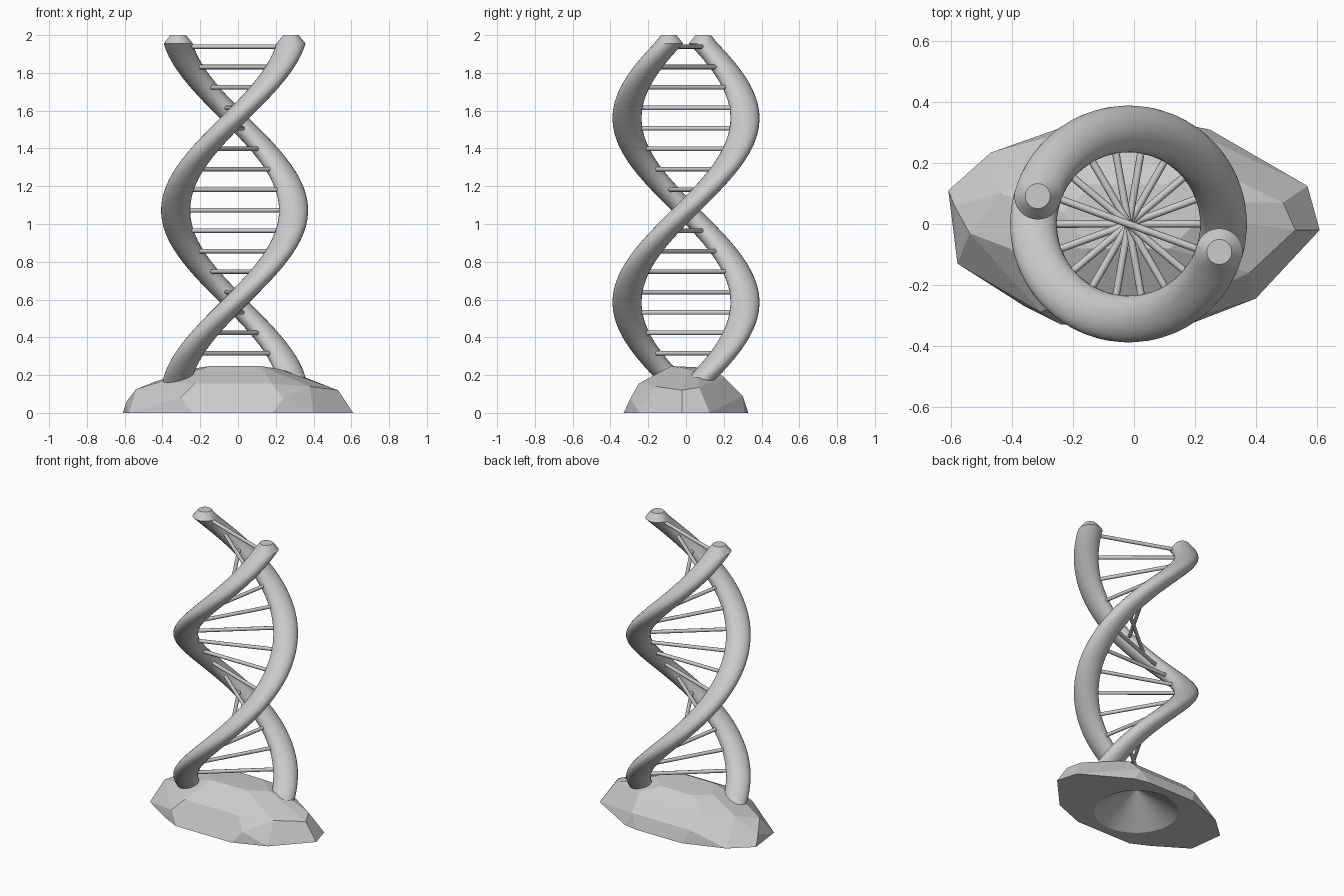
import bpy, bmesh
from math import sin, cos, radians, pi
from mathutils import Matrix, Vector

if "Cube" in bpy.data.objects:
    bpy.data.objects.remove(bpy.data.objects["Cube"])

grey = bpy.data.materials.new("plain_grey")
grey.use_nodes = True
grey.diffuse_color = (0.6, 0.6, 0.6, 1)
grey.node_tree.nodes["Principled BSDF"].inputs["Base Color"].default_value = (0.6, 0.6, 0.6, 1)

AXIS_X = -0.018       # helix axis
RADIUS = 0.312        # axis to strand centre
TUBE = 0.077          # strand radius
HALF_TURN = 0.975     # rise per half turn
CROSSING = 1.56       # height where the first strand faces the front
RING_TOP = 1.955


def helix_point(z, turn=0.0):
    a = -pi / 2 + (z - CROSSING) / HALF_TURN * pi + turn
    return Vector((AXIS_X + RADIUS * cos(a), RADIUS * sin(a), z))


def make_object(name, bm, smooth=False):
    bmesh.ops.recalc_face_normals(bm, faces=bm.faces)
    mesh = bpy.data.meshes.new(name)
    bm.to_mesh(mesh)
    bm.free()
    mesh.materials.append(grey)
    obj = bpy.data.objects.new(name, mesh)
    bpy.context.collection.objects.link(obj)
    if smooth:
        bpy.ops.object.select_all(action='DESELECT')
        obj.select_set(True)
        bpy.context.view_layer.objects.active = obj
        bpy.ops.object.shade_smooth_by_angle(angle=radians(35))
    return obj


# Strands: level circular sections climbing the helix, with a chamfered top
def strand(name, turn, sides=28, steps=80, bottom=0.1):
    bm = bmesh.new()
    sections = [(helix_point(bottom + (RING_TOP - bottom) * i / steps, turn), TUBE)
                for i in range(steps + 1)]
    tip = helix_point(RING_TOP, turn)
    tip.z = 2.0
    sections.append((tip, 0.041))
    rings = []
    for centre, r in sections:
        rings.append([bm.verts.new(centre + Vector((r * cos(2 * pi * k / sides),
                                                    r * sin(2 * pi * k / sides), 0)))
                      for k in range(sides)])
    for low, high in zip(rings, rings[1:]):
        for k in range(sides):
            n = (k + 1) % sides
            bm.faces.new((low[k], low[n], high[n], high[k]))
    bm.faces.new(rings[0])
    bm.faces.new(rings[-1])
    return make_object(name, bm, True)


strand("strand_front", 0.0)
strand("strand_back", pi)

# Rungs: level rods joining the strands
for i in range(16):
    z = 0.315 + i * 0.1083
    a, b = helix_point(z), helix_point(z, pi)
    rod = b - a
    bm = bmesh.new()
    place = Matrix.Translation((a + b) / 2) @ rod.to_track_quat('Z', 'Y').to_matrix().to_4x4()
    bmesh.ops.create_cone(bm, cap_ends=True, segments=12, radius1=0.012, radius2=0.012,
                          depth=rod.length - TUBE, matrix=place)
    make_object(f"rung_{i + 1}", bm, True)

# Base: faceted rock as a convex hull of its corners, grouped by level
footprint = [(-.61, .11), (-.58, -.13), (-.36, -.27), (-.24, -.33), (.18, -.33), (.4, -.245),
             (.61, -.02), (.57, .125), (.25, .31), (.15, .33), (-.2, .33), (-.47, .235)]
corners = [(x, y, 0) for x, y in footprint]
corners += [(-.305, -.29, .08), (.24, -.295, .075), (-.59, .06, .06), (.2, .3, .09), (-.24, .3, .09),
            (-.23, -.25, .155), (.18, -.25, .155), (.38, -.16, .14), (.53, -.02, .12),
            (.49, .07, .135), (-.54, -.03, .125), (-.44, .1, .165), (-.41, -.08, .165),
            (.35, .07, .19), (.22, .2, .19), (-.25, .2, .185), (-.36, .05, .19),
            (-.15, -.08, .248), (.12, -.08, .248), (.22, .02, .232), (-.23, .04, .235),
            (.1, .13, .238), (-.14, .13, .238)]
bm = bmesh.new()
for c in corners:
    bm.verts.new(c)
hull = bmesh.ops.convex_hull(bm, input=bm.verts)
loose = [v for v in bm.verts if not v.link_faces]
bmesh.ops.delete(bm, geom=loose, context='VERTS')
bmesh.ops.dissolve_limit(bm, angle_limit=radians(7), verts=bm.verts, edges=bm.edges)
base = make_object("rock_base", bm)

# Conical hollow under the base
bm = bmesh.new()
bmesh.ops.create_cone(bm, cap_ends=True, segments=48, radius1=0.28, radius2=0, depth=0.18,
                      matrix=Matrix.Translation((AXIS_X, 0, 0.08)))
cutter = make_object("hollow_cutter", bm)
cutter.hide_render = True
cut = base.modifiers.new("hollow", 'BOOLEAN')
cut.operation = 'DIFFERENCE'
cut.object = cutter
cut.solver = 'EXACT'
bpy.ops.object.select_all(action='DESELECT')
base.select_set(True)
bpy.context.view_layer.objects.active = base
bpy.ops.object.modifier_apply(modifier=cut.name)
bpy.data.objects.remove(cutter)
